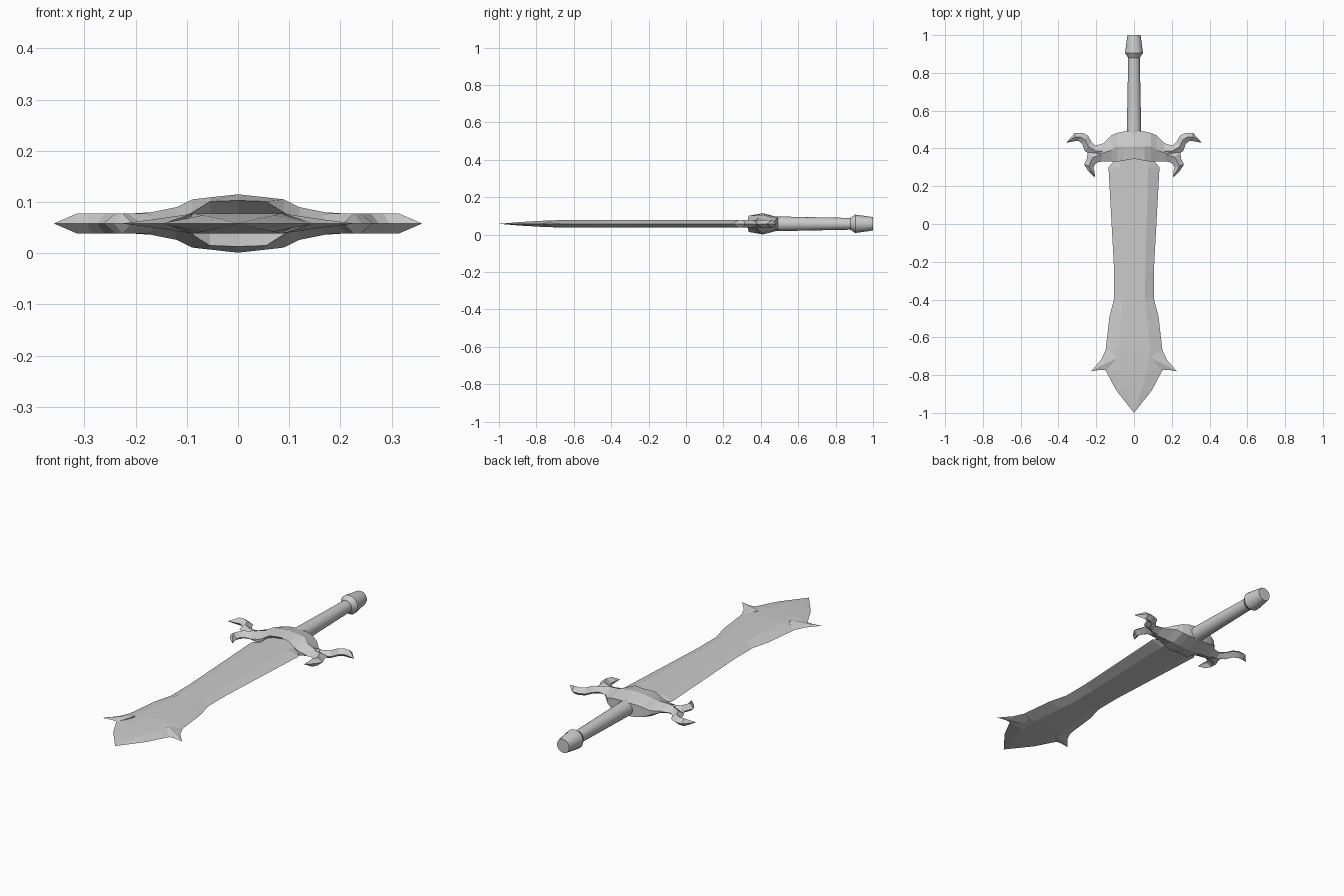
import bpy
import bmesh
import math

cube = bpy.data.objects.get("Cube")
if cube:
    bpy.data.objects.remove(cube, do_unlink=True)

MID = 0.058  # height of the sword's centre plane

steel = bpy.data.materials.new("grey steel")
steel.use_nodes = True
GREY = (0.6, 0.6, 0.6, 1)
steel.diffuse_color = GREY
steel.node_tree.nodes["Principled BSDF"].inputs["Base Color"].default_value = GREY


def loft(name, rings, smooth=None):
    """Skin a closed solid over equal-length rings; collapsed rings become tips."""
    bm = bmesh.new()
    loops = [[bm.verts.new((x, y, z + MID)) for x, y, z in ring] for ring in rings]
    n = len(loops[0])
    for a, b in zip(loops, loops[1:]):
        for i in range(n):
            j = (i + 1) % n
            bm.faces.new((a[i], a[j], b[j], b[i]))
    bm.faces.new(loops[0])
    bm.faces.new(loops[-1])
    bmesh.ops.remove_doubles(bm, verts=bm.verts[:], dist=0.0002)
    bmesh.ops.recalc_face_normals(bm, faces=bm.faces[:])
    mesh = bpy.data.meshes.new(name)
    bm.to_mesh(mesh)
    bm.free()
    mesh.materials.append(steel)
    obj = bpy.data.objects.new(name, mesh)
    bpy.context.collection.objects.link(obj)
    if smooth:
        bpy.ops.object.select_all(action="DESELECT")
        obj.select_set(True)
        bpy.context.view_layer.objects.active = obj
        bpy.ops.object.shade_smooth_by_angle(angle=math.radians(smooth))
    return obj


# Blade: y, edge half width, flat half width, half thickness
blade = [
    (0.40, 0.11, 0.075, 0.02), (0.33, 0.11, 0.075, 0.02), (0.30, 0.135, 0.075, 0.02),
    (-0.25, 0.105, 0.06, 0.02), (-0.395, 0.105, 0.058, 0.02),
    (-0.49, 0.13, 0.068, 0.02), (-0.665, 0.15, 0.085, 0.02),
    (-0.775, 0.15, 0.07, 0.016), (-0.88, 0.095, 0.04, 0.01), (-1, 0, 0, 0),
]
loft("blade", [[(-e, y, 0), (-f, y, t), (f, y, t), (e, y, 0), (f, y, -t), (-f, y, -t)]
               for y, e, f, t in blade])

# Guard body: x, inner socket y, front y, ridge y, back y, then front, ridge, back heights
half = [
    (0, 0.385, 0.345, 0.41, 0.495, 0.045, 0.057, 0.035),
    (0.055, 0.37, 0.335, 0.41, 0.49, 0.043, 0.051, 0.032),
    (0.09, 0.335, 0.33, 0.41, 0.482, 0.021, 0.047, 0.025),
    (0.12, 0.335, 0.33, 0.39, 0.47, 0.008, 0.032, 0.012),
    (0.17, 0.335, 0.33, 0.375, 0.418, 0.001, 0.022, 0.001),
    (0.2, 0.35, 0.345, 0.38, 0.415, 0, 0.02, 0),
]
body = [(-s[0],) + s[1:] for s in reversed(half[1:])] + half
rings = []
for x, yi, yf, ym, yb, zf, zm, zb in body:
    top = [(x, yi, min(zf, 0.02)), (x, yf, zf), (x, ym, zm), (x, yb, zb)]
    rings.append(top + [(x, y, -z) for x, y, z in reversed(top)])
loft("guard_body", rings)


def horn(name, side, pairs, thick=0.02):
    """Curved ridged horn from outer and inner edge points, ending in a tip."""
    rings = []
    for ox, oy, ix, iy in pairs:
        mx, my = (ox + ix) / 2 * side, (oy + iy) / 2
        t = thick if (ox, oy) != (ix, iy) else 0
        rings.append([(ox * side, oy, 0), (mx, my, t), (ix * side, iy, 0), (mx, my, -t)])
    loft(name, rings)


upper = [
    (0.15, 0.43, 0.15, 0.34), (0.205, 0.415, 0.205, 0.36), (0.225, 0.435, 0.26, 0.385),
    (0.245, 0.47, 0.275, 0.425), (0.275, 0.483, 0.295, 0.44),
    (0.312, 0.483, 0.315, 0.438), (0.36, 0.43, 0.36, 0.43),
]
lower = [
    (0.20, 0.40, 0.15, 0.333), (0.245, 0.38, 0.188, 0.328), (0.25, 0.345, 0.208, 0.315),
    (0.264, 0.315, 0.214, 0.298), (0.242, 0.28, 0.21, 0.28), (0.205, 0.245, 0.205, 0.245),
]
for side, label in ((1, "left"), (-1, "right")):
    horn(label + "_upper_horn", side, upper)
    horn(label + "_lower_horn", side, lower)
    # Barbs beside the blade tip
    base = [(0.145, -0.655, 0), (0.09, -0.71, 0.019), (0.145, -0.775, 0), (0.09, -0.71, -0.019)]
    mid = [(0.175, -0.72, 0), (0.165, -0.745, 0.008), (0.18, -0.772, 0), (0.165, -0.745, -0.008)]
    loft(label + "_barb", [[(x * side, y, z) for x, y, z in ring]
                           for ring in (base, mid, [(0.227, -0.78, 0)] * 4)])


def turned(name, profile, sides=14):
    """Round part along the sword's length from (y, radius) pairs."""
    angles = [math.tau * (i + 0.5) / sides for i in range(sides)]
    loft(name, [[(r * math.cos(a), y, r * math.sin(a)) for a in angles]
                for y, r in profile], smooth=35)


turned("grip", [(0.45, 0.04), (0.50, 0.039), (0.90, 0.031)])
turned("pommel", [(0.88, 0.032), (0.905, 0.049), (0.985, 0.038), (1.0, 0.035)])
